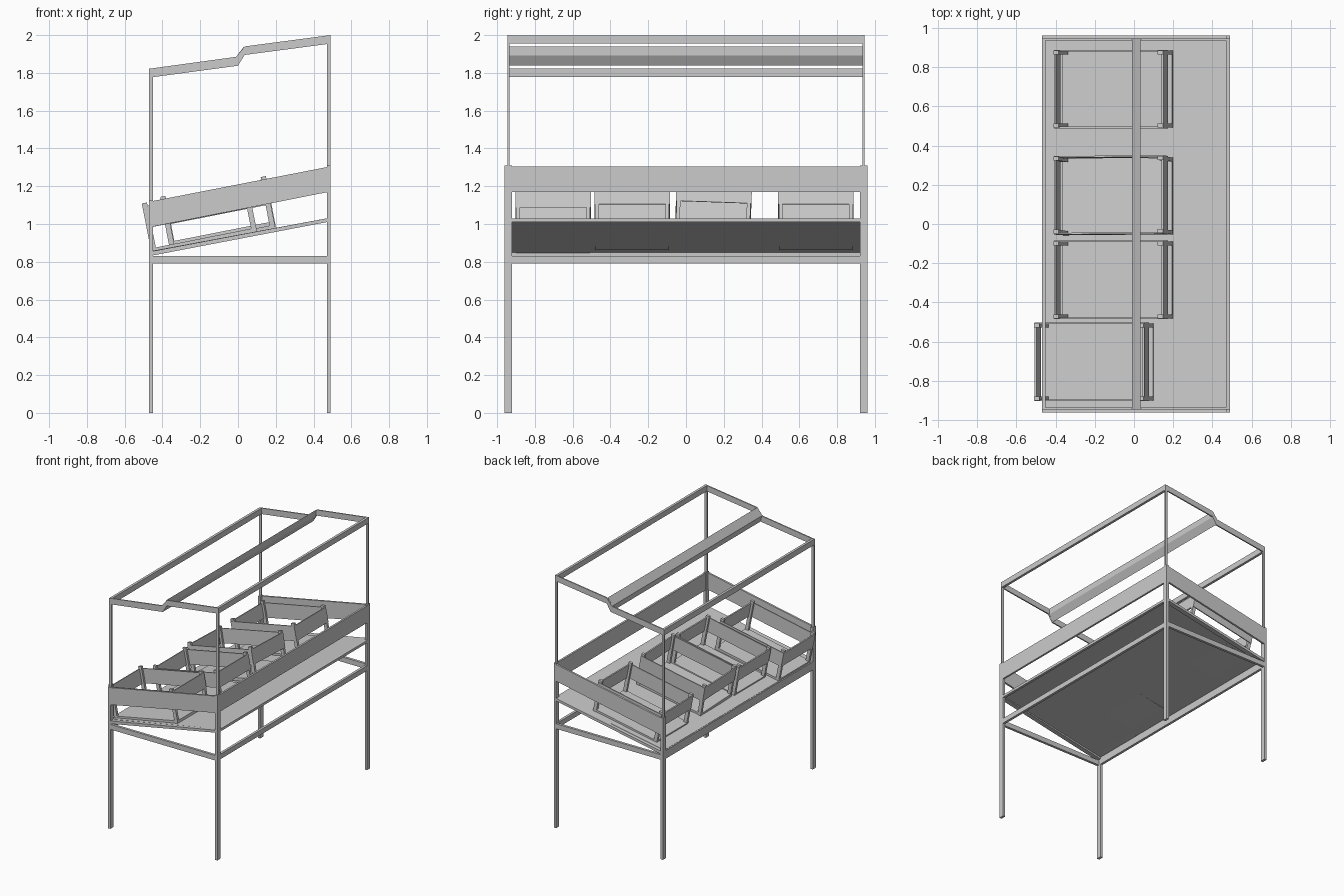
import bpy, math
from mathutils import Matrix, Vector

if "Cube" in bpy.data.objects:
    bpy.data.objects.remove(bpy.data.objects["Cube"])


def prism(name, pts, y0, y1, mat=None):
    """Extrude an x-z outline along y."""
    n = len(pts)
    verts = [Vector((x, y, z)) for y in (y0, y1) for x, z in pts]
    if mat:
        verts = [mat @ v for v in verts]
    faces = [list(range(n)), list(range(2 * n - 1, n - 1, -1))]
    faces += [[i, i + n, (i + 1) % n + n, (i + 1) % n] for i in range(n)]
    me = bpy.data.meshes.new(name)
    me.from_pydata(verts, [], faces)
    ob = bpy.data.objects.new(name, me)
    bpy.context.collection.objects.link(ob)
    # consistent normals
    import bmesh
    bm = bmesh.new()
    bm.from_mesh(me)
    bmesh.ops.recalc_face_normals(bm, faces=bm.faces)
    bm.to_mesh(me)
    bm.free()
    return ob


def box(name, x0, x1, y0, y1, z0, z1, mat=None):
    return prism(name, [(x0, z0), (x1, z0), (x1, z1), (x0, z1)], y0, y1, mat)


XL, XR, T = -0.47, 0.49, 0.02

for s, side in ((-1, "front"), (1, "back")):
    # legs, roof posts and lower end rail
    for x, top, roof, lr in ((XL, 1.125, 1.79, "left"), (XR - T, 1.31, 1.97, "right")):
        box(f"{side}_{lr}_leg", x, x + T, s * 0.92, s * 0.96, 0, top)
        box(f"{side}_{lr}_roof_post", x, x + T, s * 0.935, s * 0.945, top - 0.1, roof)
    box(f"{side}_lower_rail", XL + T, XR - T, s * 0.94, s * 0.96, 0.79, 0.83)
    # sloping tray end board and the rail under the tray
    prism(f"{side}_tray_board", [(XL, 0.982), (XR, 1.172), (XR, 1.305), (XL, 1.118)], s * 0.945, s * 0.96)
    prism(f"{side}_tray_rail", [(XL, 0.83), (XR - T, 1.01), (XR - T, 1.03), (XL, 0.853)], s * 0.92, s * 0.958)
    # stepped roof end bar
    prism(f"{side}_roof_bar",
          [(XL, 1.775), (0.0, 1.838), (0.035, 1.895), (XR, 1.955), (XR, 2.0),
           (0.035, 1.94), (-0.01, 1.885), (XL, 1.822)], s * 0.935, s * 0.945)

# long members
for x, lr in ((XL, "left"), (XR - T, "right")):
    box(f"{lr}_lower_rail", x, x + T, -0.92, 0.92, 0.79, 0.83)
box("rear_tray_board", XR - 0.015, XR, -0.96, 0.96, 1.17, 1.305)
box("left_tray_lip", XL, XL + T, -0.92, 0.92, 0.83, 0.855)
box("right_tray_lip", XR - T, XR, -0.92, 0.92, 1.01, 1.03)
prism("tray_floor", [(XL + 0.01, 0.846), (XR - T, 1.018), (XR - T, 1.03), (XL + 0.01, 0.857)], -0.93, 0.93)
box("left_roof_bar", XL, XL + T, -0.935, 0.935, 1.777, 1.823)
box("right_roof_bar", XR - T, XR, -0.945, 0.945, 1.955, 1.999)
prism("roof_step_panel", [(0.0, 1.838), (0.032, 1.893), (0.032, 1.94), (-0.01, 1.885)], -0.935, 0.935)


def crate(i, x, y, z, roll=0.0):
    """Open crate: floor, four corner posts, high side boards."""
    m = (Matrix.Translation((x, y, z)) @ Matrix.Rotation(roll, 4, 'X')
         @ Matrix.Rotation(-0.195, 4, 'Y'))
    hx, hy = 0.285, 0.2
    box(f"crate_{i}_floor", -hx, hx, -hy + 0.005, hy - 0.005, 0, 0.025, m)
    for s in (-1, 1):
        for t in (-1, 1):
            box(f"crate_{i}_post", s * (hx - 0.028), s * hx, t * (hy - 0.024), t * (hy - 0.004), 0, 0.268, m)
        box(f"crate_{i}_end_board", s * (hx - 0.01), s * hx, -hy, hy, 0.135, 0.25, m)
        box(f"crate_{i}_side_board", -hx, hx, s * (hy - 0.008), s * hy, 0.135, 0.25, m)


# crates
crate(1, -0.178, -0.703, 0.901)
crate(2, -0.08, -0.285, 0.917)
crate(3, -0.08, 0.14, 0.929, -0.035)
crate(4, -0.08, 0.688, 0.917)
